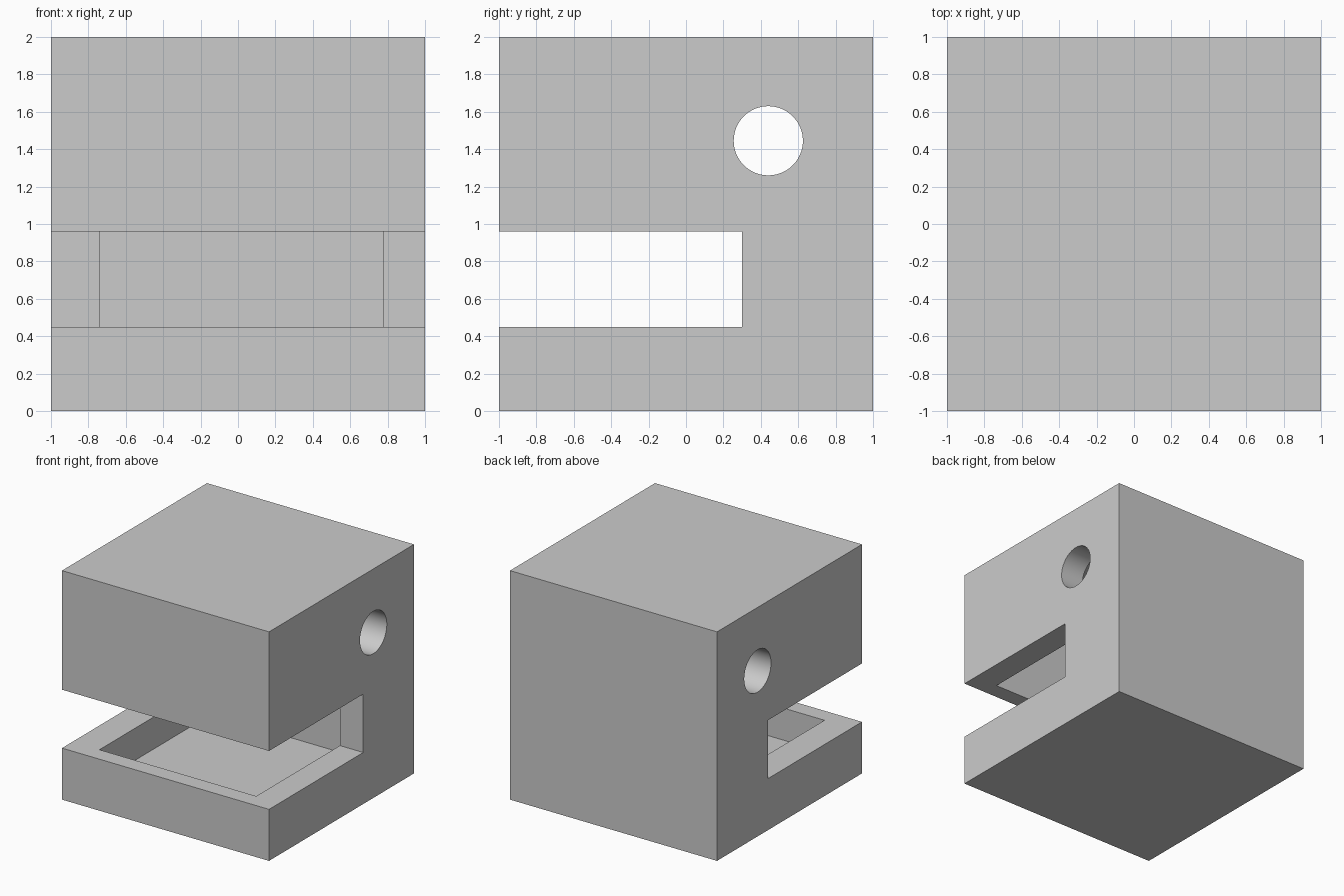
import bpy, math

if "Cube" in bpy.data.objects:
    bpy.data.objects.remove(bpy.data.objects["Cube"])


def box(name, x, y, z):
    """Axis-aligned box from (min, max) ranges."""
    ranges = (x, y, z)
    bpy.ops.mesh.primitive_cube_add(size=1, location=[(a + b) / 2 for a, b in ranges])
    ob = bpy.context.object
    ob.name = name
    ob.scale = [b - a for a, b in ranges]
    bpy.ops.object.transform_apply(location=False, rotation=False, scale=True)
    return ob


def cut(target, cutter):
    """Subtract a cutter, then remove it."""
    mod = target.modifiers.new("cut", "BOOLEAN")
    mod.operation = "DIFFERENCE"
    mod.solver = "EXACT"
    mod.object = cutter
    cutter.hide_render = True
    bpy.context.view_layer.objects.active = target
    bpy.ops.object.modifier_apply(modifier=mod.name)
    bpy.data.objects.remove(cutter, do_unlink=True)


# Outer block
block = box("hollow_block", (-1, 1), (-1, 1), (0, 2))

# Enclosed inner chamber
cut(block, box("chamber_cutter", (-0.74, 0.775), (-0.855, 0.69), (0.17, 1.79)))

# Slot through the full width, open at the front
cut(block, box("slot_cutter", (-1.2, 1.2), (-1.2, 0.30), (0.45, 0.96)))

# Round hole through both side walls
bpy.ops.mesh.primitive_cylinder_add(vertices=64, radius=0.185, depth=2.4,
                                    location=(0, 0.44, 1.445),
                                    rotation=(0, math.pi / 2, 0))
cut(block, bpy.context.object)

# Smooth only the round hole walls
bpy.ops.object.select_all(action="DESELECT")
block.select_set(True)
bpy.context.view_layer.objects.active = block
bpy.ops.object.shade_smooth_by_angle(angle=math.radians(30))
